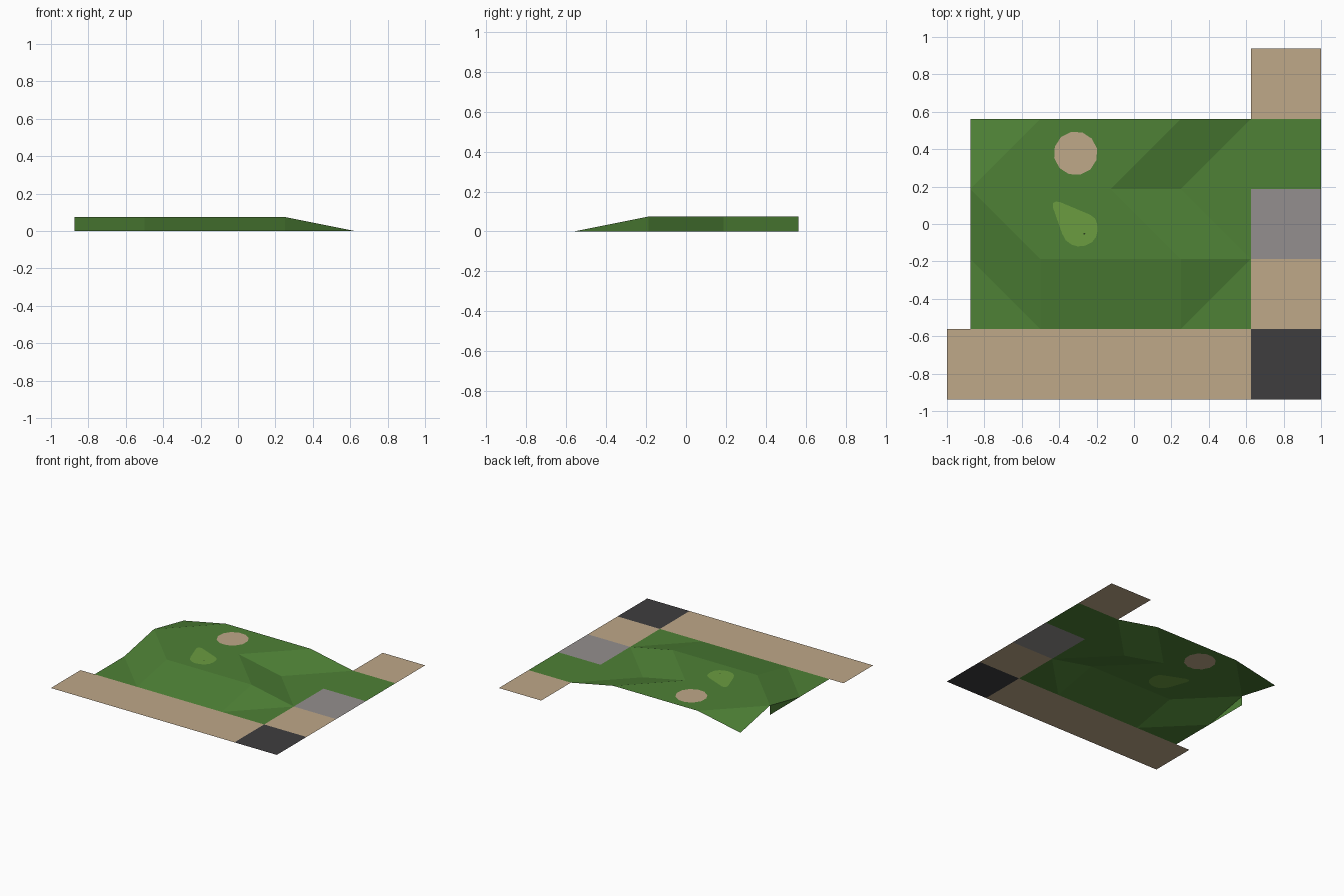
import bpy, bmesh, math

if "Cube" in bpy.data.objects:
    bpy.data.objects.remove(bpy.data.objects["Cube"])

T = 0.375            # tile size
H = 0.075            # hill height
X0, Y0 = -0.875, -0.5625


def mat(name, rgb):
    m = bpy.data.materials.new(name)
    lin = [((c / 255 + 0.055) / 1.055) ** 2.4 for c in rgb]
    m.diffuse_color = (*lin, 1)
    m.use_nodes = True
    m.node_tree.nodes["Principled BSDF"].inputs["Base Color"].default_value = m.diffuse_color
    return m


GRASS = mat("grass", (78, 129, 54))
SAND = mat("sand", (191, 168, 137))
PUTTING = mat("putting_grass", (107, 156, 64))
PAVING = mat("paving", (148, 143, 142))
ASPHALT = mat("asphalt", (62, 61, 63))
HOLE = mat("hole", (40, 60, 30))


def finish(name, bm, material):
    me = bpy.data.meshes.new(name)
    bm.to_mesh(me)
    bm.free()
    ob = bpy.data.objects.new(name, me)
    me.materials.append(material)
    bpy.context.collection.objects.link(ob)
    return ob


def polygon(name, pts, material):
    bm = bmesh.new()
    bm.faces.new([bm.verts.new(p) for p in pts])
    return finish(name, bm, material)


def rect(name, x0, y0, x1, y1, material, z=0.0):
    return polygon(name, [(x0, y0, z), (x1, y0, z), (x1, y1, z), (x0, y1, z)], material)


def disc(cx, cy, r, n, z, turn=0.0):
    return [(cx + r * math.cos(turn + 2 * math.pi * i / n),
             cy + r * math.sin(turn + 2 * math.pi * i / n), z) for i in range(n)]


# Hill corner heights, rows from front to back, columns from left to right
high = ["00000",
        "01110",
        "11100",
        "01110"]


def corner(i, j):
    return (X0 + i * T, Y0 + j * T, H * int(high[j][i]))


# Sloped hill tiles: each splits along the diagonal beside its odd corner
bm = bmesh.new()
for j in range(3):
    for i in range(4):
        if i == 1 and j > 0:
            continue                      # flat summit tiles are built below
        q = [corner(i, j), corner(i + 1, j), corner(i + 1, j + 1), corner(i, j + 1)]
        zs = [p[2] > 0 for p in q]
        v = [bm.verts.new(p) for p in q]
        odd = [k for k in range(4) if zs.count(zs[k]) == 1]
        if odd:
            k = odd[0]
            bm.faces.new((v[k - 1], v[k], v[(k + 1) % 4]))
            bm.faces.new((v[(k + 1) % 4], v[(k + 2) % 4], v[k - 1]))
        else:
            bm.faces.new(v)
# small cliff at the left border
x = X0
bm.faces.new([bm.verts.new(p) for p in
              [(x, Y0 + T, 0), (x, Y0 + 2 * T, H), (x, Y0 + 2 * T, 0)]])
finish("hill_slopes", bm, GRASS)


# Flat summit tile with an opening for an inlaid patch
def summit(name, j, patch):
    bm = bmesh.new()
    x, y = X0 + T, Y0 + j * T
    outer = [(x, y, H), (x + T, y, H), (x + T, y + T, H), (x, y + T, H)]
    edges = []
    for loop in (outer, patch):
        vs = [bm.verts.new(p) for p in loop]
        edges += [bm.edges.new((vs[k - 1], vs[k])) for k in range(len(vs))]
    bmesh.ops.triangle_fill(bm, use_beauty=True, edges=edges, normal=(0, 0, 1))
    finish(name, bm, GRASS)


# Round sand bunker
bunker = disc(-0.312, 0.378, 0.117, 12, H, math.pi / 12 * 0.8)
summit("bunker_surround", 2, bunker)
polygon("sand_bunker", bunker, SAND)

# Teardrop putting green and its hole
green = [(x, y, H) for x, y in [
    (-0.418, 0.12), (-0.432, 0.112), (-0.434, 0.09), (-0.385, -0.05),
    (-0.365, -0.087), (-0.335, -0.11), (-0.3, -0.12), (-0.262, -0.116),
    (-0.225, -0.098), (-0.203, -0.07), (-0.195, -0.035), (-0.197, 0.0),
    (-0.208, 0.03), (-0.235, 0.05), (-0.395, 0.117)]]
summit("green_surround", 1, green)
polygon("putting_green", green, PUTTING)
polygon("cup", disc(-0.265, -0.052, 0.005, 8, H + 0.0006), HOLE)

# Level tiles along the front and the right side
R, E, F = 0.625, 1.0, -0.9375
rect("front_path", -1.0, F, R, F + T, SAND)
for k, (name, m) in enumerate([("road_corner", ASPHALT), ("side_path", SAND),
                               ("paved_tile", PAVING), ("grass_tile", GRASS),
                               ("back_path", SAND)]):
    rect(name, R, F + k * T, E, F + (k + 1) * T, m)
